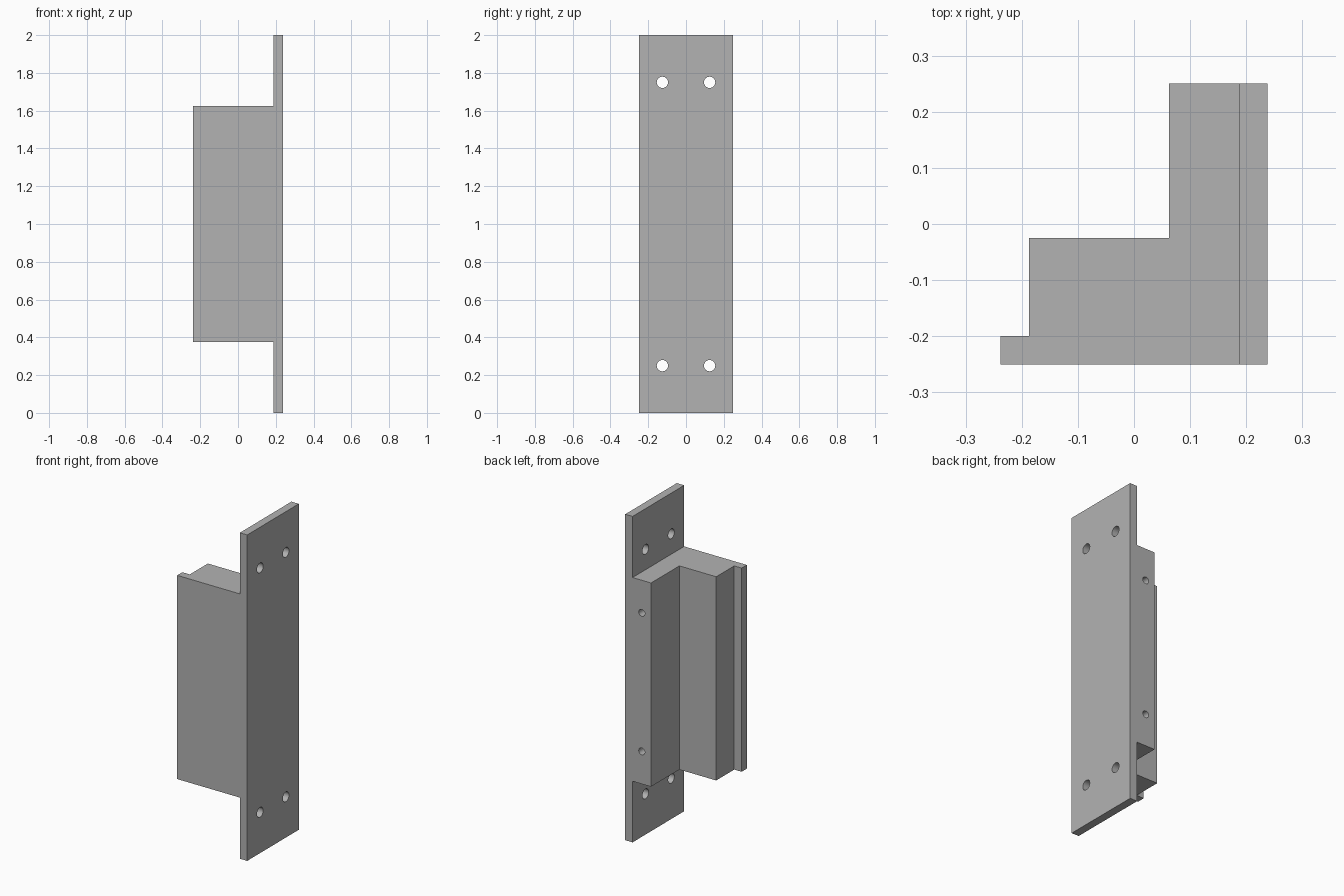
import bpy
import bmesh
import math
from mathutils import Vector

cube = bpy.data.objects.get("Cube")
if cube:
    bpy.data.objects.remove(cube, do_unlink=True)

grey = bpy.data.materials.new("light grey")
grey.use_nodes = True
COLOUR = (0.448, 0.448, 0.448, 1)
grey.diffuse_color = COLOUR
grey.node_tree.nodes["Principled BSDF"].inputs["Base Color"].default_value = COLOUR


def extrude_profile(name, points, bottom, top):
    """Raise a flat outline in x and y from bottom to top."""
    bm = bmesh.new()
    face = bm.faces.new([bm.verts.new((x, y, bottom)) for x, y in points])
    raised = bmesh.ops.extrude_face_region(bm, geom=[face])["geom"]
    verts = [g for g in raised if isinstance(g, bmesh.types.BMVert)]
    bmesh.ops.translate(bm, verts=verts, vec=(0, 0, top - bottom))
    bmesh.ops.recalc_face_normals(bm, faces=bm.faces)
    mesh = bpy.data.meshes.new(name)
    bm.to_mesh(mesh)
    bm.free()
    mesh.materials.append(grey)
    obj = bpy.data.objects.new(name, mesh)
    bpy.context.collection.objects.link(obj)
    return obj


def drill(target, centre, axis, radius, depth):
    """Cut a round hole, centred at the given point, along an axis."""
    bpy.ops.mesh.primitive_cylinder_add(vertices=32, radius=radius, depth=depth, location=centre)
    cutter = bpy.context.object
    cutter.name = target.name + "_hole_cutter"
    cutter.rotation_euler = Vector(axis).to_track_quat("Z", "Y").to_euler()
    cutter.data.materials.append(grey)
    cutter.hide_render = True
    cut = target.modifiers.new("hole", "BOOLEAN")
    cut.object = cutter
    cut.solver = "EXACT"
    return cutter


def finish(obj, cutters):
    """Apply the cuts, remove the cutters and smooth the hole walls."""
    bpy.ops.object.select_all(action="DESELECT")
    bpy.context.view_layer.objects.active = obj
    obj.select_set(True)
    for mod in list(obj.modifiers):
        bpy.ops.object.modifier_apply(modifier=mod.name)
    for cutter in cutters:
        bpy.data.objects.remove(cutter, do_unlink=True)
    bpy.ops.object.shade_smooth_by_angle(angle=math.radians(30))


INNER, OUTER = 0.1875, 0.2375   # the two faces of the plate
BACK = 0.25

# Tall mounting plate with four through holes
plate = extrude_profile("mounting_plate",
                        [(INNER, -BACK), (OUTER, -BACK), (OUTER, BACK), (INNER, BACK)], 0, 2)
holes = [drill(plate, ((INNER + OUTER) / 2, y, z), (1, 0, 0), 0.03, 0.2)
         for y in (-0.125, 0.125) for z in (0.25, 1.75)]
finish(plate, holes)

# Stepped block with a thin front lip and two blind holes in its back
block = extrude_profile("stepped_block",
                        [(-OUTER, -BACK), (INNER, -BACK), (INNER, BACK), (0.0625, BACK),
                         (0.0625, -0.025), (-INNER, -0.025), (-INNER, -0.2), (-OUTER, -0.2)],
                        0.375, 1.625)
holes = [drill(block, (0.125, BACK, z), (0, 1, 0), 0.021, 0.4) for z in (0.575, 1.425)]
finish(block, holes)
